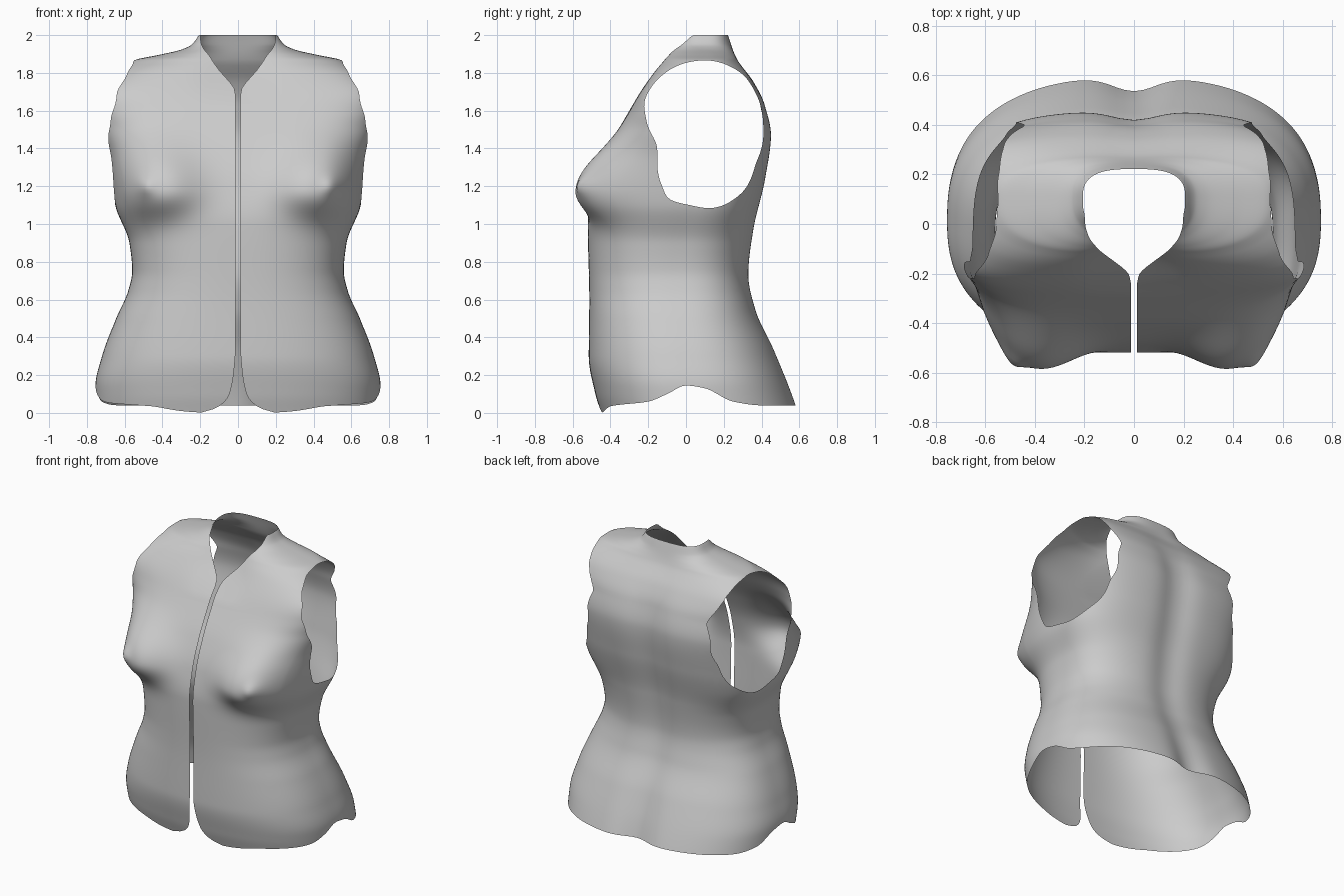
import bpy, bmesh, math

if "Cube" in bpy.data.objects:
    bpy.data.objects.remove(bpy.data.objects["Cube"])


def curve(pts):
    """Smooth interpolating function through (t, value) points."""
    n = len(pts)
    sl = [(pts[i + 1][1] - pts[i][1]) / (pts[i + 1][0] - pts[i][0]) for i in range(n - 1)]
    tan = [sl[0]] + [0 if a * b <= 0 else 2 * a * b / (a + b) for a, b in zip(sl, sl[1:])] + [sl[-1]]

    def f(t):
        if t <= pts[0][0]:
            return pts[0][1]
        if t >= pts[-1][0]:
            return pts[-1][1]
        i = max(k for k in range(n - 1) if pts[k][0] <= t)
        h = pts[i + 1][0] - pts[i][0]
        u = (t - pts[i][0]) / h
        return ((2*u**3 - 3*u*u + 1) * pts[i][1] + (u**3 - 2*u*u + u) * h * tan[i]
                + (3*u*u - 2*u**3) * pts[i + 1][1] + (u**3 - u*u) * h * tan[i + 1])
    return f


# Body measurements by height: half width, front, back, side line, squareness
width = curve([(0, .75), (.14, .755), (.3, .72), (.5, .645), (.65, .58), (.75, .56), (.9, .575),
               (1.1, .65), (1.35, .685), (1.5, .725), (1.6, .74), (1.7, .725), (1.8, .64),
               (1.845, .582), (1.87, .54), (1.895, .42), (1.925, .295), (1.95, .245), (2, .207)])
front = curve([(0, -.45), (.1, -.48), (.3, -.515), (.6, -.512), (1, -.52), (1.2, -.485),
               (1.4, -.41), (1.6, -.3), (1.7, -.242), (1.85, -.14), (1.93, -.085), (2, -.03)])
back = curve([(0, .605), (.04, .592), (.33, .475), (.55, .375), (.73, .34), (.97, .365), (1.24, .425),
              (1.47, .455), (1.63, .42), (1.75, .36), (1.87, .275), (2, .222)])
side = curve([(0, .03), (.75, -.04), (1.2, .05), (1.6, .06), (1.87, .1), (2, .1)])
square_front = curve([(0, 2.5), (.8, 2.6), (1.3, 3), (1.5, 3.3), (1.6, 4), (1.7, 5.1), (1.8, 4.2),
                      (1.87, 2.7), (1.91, 2.5), (2, 2.9)])
square_back = curve([(0, 2.5), (.8, 2.6), (1.3, 2.9), (1.6, 3), (1.7, 3.6), (1.78, 4.2),
                     (1.87, 2.7), (1.91, 2.5), (2, 2.9)])
groove = curve([(0, .06), (.2, .04), (.5, .025), (1.5, .035), (1.8, .01), (2, 0)])
hollow = curve([(1.62, 0), (1.8, .04), (1.93, .025), (2, 0)])

# Outlines of the openings
hem = curve([(-.5, -.005), (-.45, .0), (-.4, .035), (-.2, .06), (-.1, .1), (0, .145),
             (.1, .13), (.25, .06), (.4, .04), (.6, .04)])
slit = curve([(0, .2), (.02, .13), (.05, .08), (.1, .045), (.2, .024), (.35, .013), (2, .012)])
neck = curve([(-.24, .012), (-.2, .022), (-.17, .055), (-.1, .145), (-.05, .183), (0, .197), (.05, .2)])
AC = (.1, 1.47)
arm_pts = [(.1, 1.866), (-.02, 1.847), (-.11, 1.80), (-.215, 1.665), (-.21, 1.55), (-.155, 1.415),
           (-.13, 1.21), (-.085, 1.13), (.02, 1.10), (.14, 1.085), (.29, 1.16), (.38, 1.345),
           (.41, 1.49), (.37, 1.69), (.29, 1.80)]
polar = sorted((math.atan2(z - AC[1], y - AC[0]), math.hypot(y - AC[0], z - AC[1])) for y, z in arm_pts)
polar = ([(a - math.tau, r) for a, r in polar[-2:]] + polar + [(a + math.tau, r) for a, r in polar[:2]])
arm_radius = curve(polar)


def body_point(a, z):
    """Point on the right half of the torso, a from 0 (front) to pi (back)."""
    s, c = abs(math.sin(a)), math.cos(a)
    n = square_front(z) if c > 0 else square_back(z)
    if s < 1e-6:
        s = 0
    m = side(z)
    x = width(z) * s ** (2 / n)
    d = abs(c) ** (2 / n)
    if c > 0:
        y = m - (m - front(z)) * d + hollow(z) * math.exp(-(x / .17) ** 2)
        # Rounded bust with a small tip
        dz = (z - 1.19) / (.23 if z > 1.19 else .145)
        dx = (x - .46) / (.24 if x < .46 else .18)
        r2 = dx * dx + dz * dz
        tip = ((x - .49) ** 2 + (z - 1.2) ** 2) / .05 ** 2
        y -= (.145 * math.exp(-r2 ** 1.25) + .03 * math.exp(-tip)) * min(1, d * 1.6)
    else:
        y = m + (back(z) - m) * d
        y -= groove(z) * math.exp(-(x / .12) ** 2)
    return x, y, z


def trim(bm, f):
    """Cut the mesh along f = 0 and drop the negative side."""
    val = {v: f(*v.co) for v in bm.verts}
    cut = []
    for e in list(bm.edges):
        a, b = e.verts
        if val[a] * val[b] < 0:
            _, v = bmesh.utils.edge_split(e, a, val[a] / (val[a] - val[b]))
            cut.append(v)
    bmesh.ops.connect_verts(bm, verts=cut)
    bmesh.ops.delete(bm, geom=[v for v, k in val.items() if k < 0], context='VERTS')


def armhole(x, y, z):
    if x < .3:
        return 1
    return math.hypot(y - AC[0], z - AC[1]) - arm_radius(math.atan2(z - AC[1], y - AC[0]))


def front_opening(x, y, z):
    if y > .05:
        return 1
    return x - (max(slit(z), neck(y)) if z > 1.6 else slit(z))


# Half torso as a grid of rings, finer over the shoulders
COLS = 120
levels = [-.02 + i * .02 for i in range(94)] + [1.845 + i * .155 / 36 for i in range(37)]
bm = bmesh.new()
rings = [[bm.verts.new(body_point(math.pi * i / COLS, z)) for i in range(COLS + 1)] for z in levels]
for lo, hi in zip(rings, rings[1:]):
    for i in range(COLS):
        bm.faces.new((lo[i], lo[i + 1], hi[i + 1], hi[i]))

# Hem, armhole, neckline and front slit
trim(bm, lambda x, y, z: z - hem(y))
trim(bm, armhole)
trim(bm, front_opening)

# Other half
bmesh.ops.mirror(bm, geom=bm.verts[:] + bm.edges[:] + bm.faces[:], axis='X', merge_dist=.0005)
bmesh.ops.recalc_face_normals(bm, faces=bm.faces[:])
for f in bm.faces:
    f.smooth = True
mesh = bpy.data.meshes.new("vest")
bm.to_mesh(mesh)
bm.free()
vest = bpy.data.objects.new("vest", mesh)
bpy.context.collection.objects.link(vest)
